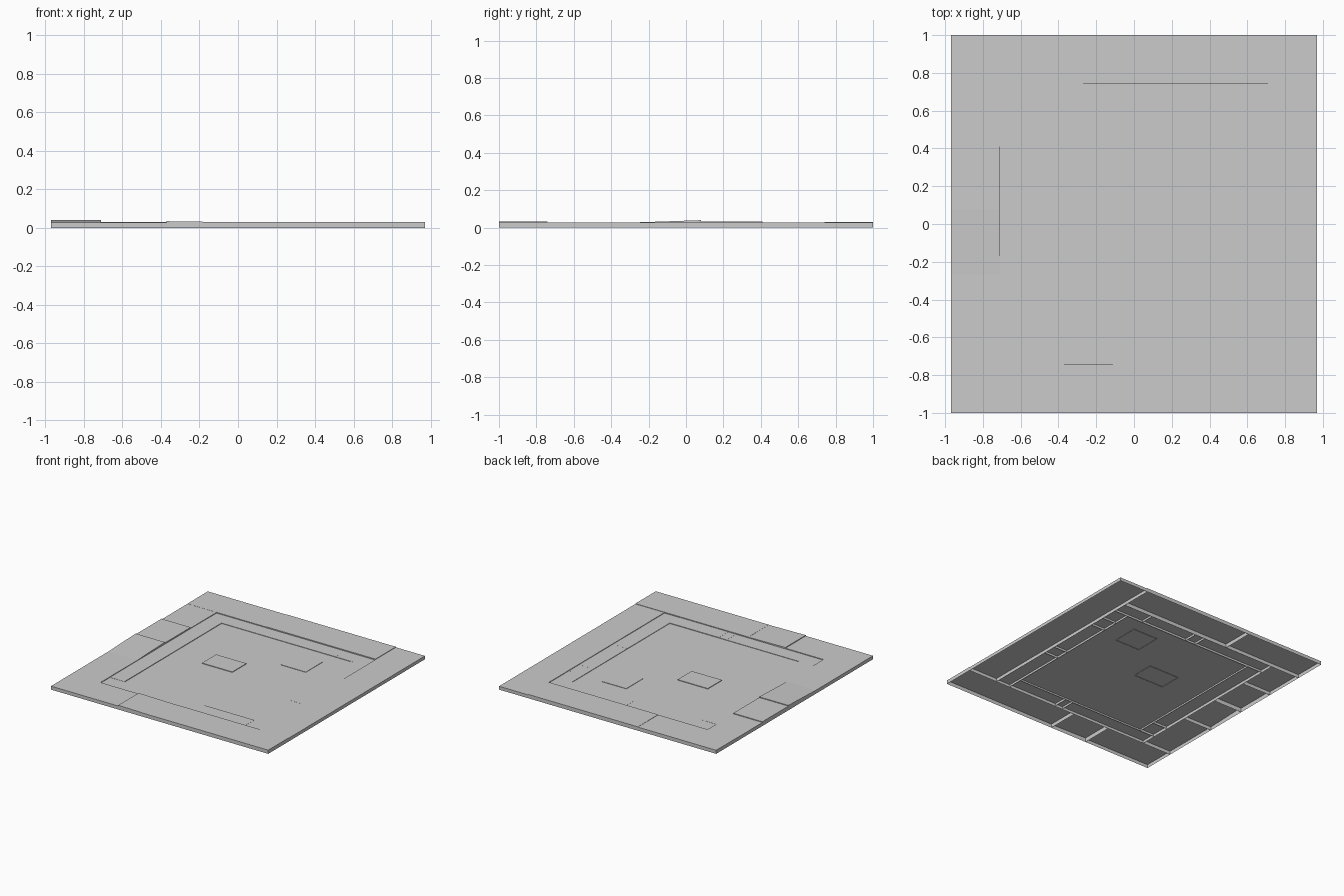
import bpy
import bmesh
import random

random.seed(4)

old = bpy.data.objects.get("Cube")
if old:
    bpy.data.objects.remove(old, do_unlink=True)

# Single stone colour
stone = bpy.data.materials.new("pale_grey_stone")
stone.use_nodes = True
colour = (0.6, 0.6, 0.6, 1)
stone.diffuse_color = colour
stone.node_tree.nodes["Principled BSDF"].inputs["Base Color"].default_value = colour


def slab(name, x0, x1, y0, y1, top, bottom=0.0, tilt_x=0.0, tilt_y=0.0):
    """Open-bottomed slab; tilts raise the top towards +x or +y."""
    bm = bmesh.new()
    bmesh.ops.create_cube(bm, size=1)
    for v in bm.verts:
        u, w, high = v.co.x + 0.5, v.co.y + 0.5, v.co.z > 0
        v.co.x = x0 + (x1 - x0) * u
        v.co.y = y0 + (y1 - y0) * w
        v.co.z = top + tilt_x * u + tilt_y * w if high else bottom
    bm.normal_update()
    under = [f for f in bm.faces if f.normal.z < -0.5]
    bmesh.ops.delete(bm, geom=under, context='FACES_ONLY')
    mesh = bpy.data.meshes.new(name)
    bm.to_mesh(mesh)
    bm.free()
    mesh.materials.append(stone)
    ob = bpy.data.objects.new(name, mesh)
    bpy.context.collection.objects.link(ob)
    return ob


OX, OY = 0.97, 1.0     # outer edge
MX, MY = 0.71, 0.74    # border to brick ring
IX, IY = 0.58, 0.62    # brick ring to panel

# Wide border slabs
slab("front_border_left", -OX, -0.37, -OY, -MY, 0.028)
slab("front_border_middle", -0.37, -0.04, -OY, -MY, 0.034, tilt_x=-0.005)
slab("front_border_right", -0.04, OX, -OY, -MY, 0.03)
slab("right_border", MX, OX, -MY, OY, 0.027)
slab("back_border_long", -0.27, MX, MY, OY, 0.031)
slab("back_border_short", -OX, -0.27, MY, OY, 0.029)
slab("left_border_front", -OX, -MX, -MY, -0.27, 0.028)
slab("left_border_tilted", -OX, -MX, -0.27, 0.08, 0.028, tilt_y=0.012)
slab("left_border_middle", -OX, -MX, 0.08, 0.41, 0.034)
slab("left_border_back", -OX, -MX, 0.41, MY, 0.028)


# Narrow brick ring, each side split at the given cuts
def brick_row(name, cuts, low, high, along_x):
    for i, (a, b) in enumerate(zip(cuts, cuts[1:])):
        top = 0.023 + random.uniform(-0.001, 0.001)
        box = (a, b, low, high) if along_x else (low, high, a, b)
        slab(f"{name}_brick_{i + 1}", *box, top, 0.005)


brick_row("back", [-MX, -0.07, 0.02, 0.44, MX], IY, MY, True)
brick_row("front", [-MX, 0.07, 0.14, IX], -MY, -IY, True)
brick_row("left", [-IY, -0.47, IY], -MX, -IX, False)
brick_row("right", [-MY, -0.19, -0.08, 0.35, 0.48, IY], IX, MX, False)

# Central panel with two small raised plates
slab("centre_panel", -IX, IX, -IY, IY, 0.019, 0.008)
slab("centre_plate", -0.3, -0.03, -0.03, 0.15, 0.024, 0.015)
slab("back_plate", 0.19, 0.41, 0.28, 0.49, 0.022, 0.015)
